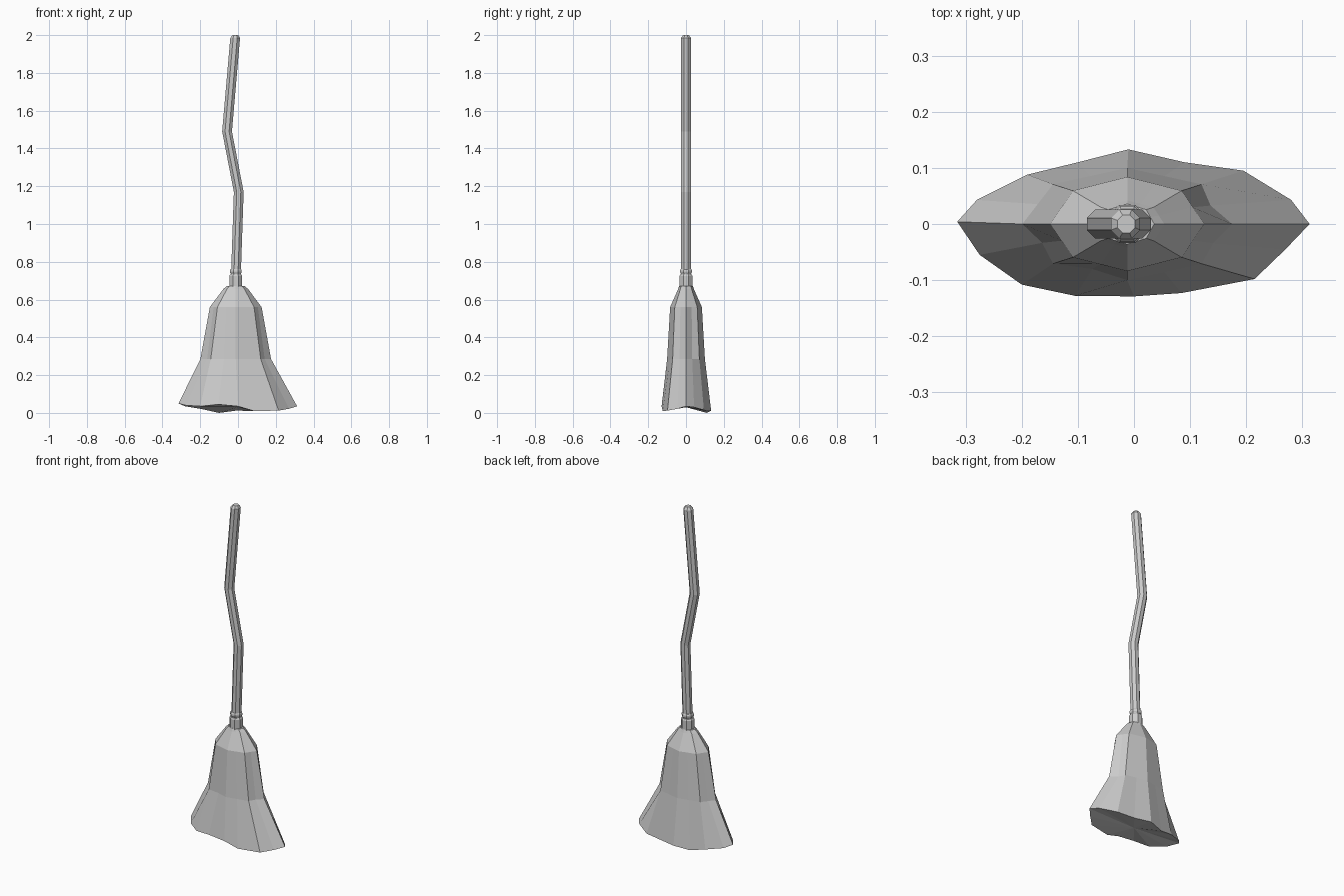
import bpy, bmesh, math

if "Cube" in bpy.data.objects:
    bpy.data.objects.remove(bpy.data.objects["Cube"])

CX = -0.012  # axis of the neck

mat = bpy.data.materials.new("light grey")
mat.diffuse_color = (0.6, 0.6, 0.6, 1)
mat.use_nodes = True
mat.node_tree.nodes["Principled BSDF"].inputs["Base Color"].default_value = mat.diffuse_color


def ring(cx, z, rx, ry, n=8, turn=0.0):
    return [(cx + rx * math.cos(turn + 2 * math.pi * i / n),
             ry * math.sin(turn + 2 * math.pi * i / n), z) for i in range(n)]


def skin(name, rings, fan_z=None):
    """Join equal rings with quads and close both ends."""
    bm = bmesh.new()
    vs = [[bm.verts.new(p) for p in r] for r in rings]
    n = len(rings[0])
    for a, b in zip(vs, vs[1:]):
        for i in range(n):
            j = (i + 1) % n
            bm.faces.new((a[i], a[j], b[j], b[i]))
    bm.faces.new(vs[-1])
    if fan_z is None:
        bm.faces.new(vs[0][::-1])
    else:
        c = bm.verts.new((0, 0, fan_z))
        for i in range(n):
            bm.faces.new((c, vs[0][(i + 1) % n], vs[0][i]))
    bmesh.ops.recalc_face_normals(bm, faces=bm.faces)
    me = bpy.data.meshes.new(name)
    bm.to_mesh(me)
    bm.free()
    me.materials.append(mat)
    ob = bpy.data.objects.new(name, me)
    bpy.context.collection.objects.link(ob)
    return ob


T = math.pi / 8

# crooked octagonal handle with chamfered tip
path = [(CX, 0.70, 0.028), (0.004, 1.17, 0.028), (-0.058, 1.49, 0.028),
        (-0.015, 1.985, 0.028), (-0.014, 2.0, 0.017)]
skin("handle", [ring(x, z, r, r, 8, T) for x, z, r in path])

# binding collar and thin ring above it
skin("collar", [ring(CX, z, r, r, 8, T) for z, r in
                ((0.655, 0.037), (0.725, 0.037), (0.733, 0.032))])
skin("binding_ring", [ring(CX, z, r, r, 8, T) for z, r in
                      ((0.737, 0.029), (0.744, 0.034), (0.755, 0.034), (0.762, 0.029))])

# ragged lower rim of the bristles, counter-clockwise from +x
rim = [(0.313, 0, 0.035), (0.28, 0.043, 0.03), (0.195, 0.095, 0.015), (0.09, 0.11, 0.01),
       (-0.01, 0.133, 0.012), (-0.10, 0.11, 0.0), (-0.19, 0.088, 0.02), (-0.28, 0.043, 0.035),
       (-0.315, 0.004, 0.05), (-0.275, -0.055, 0.04), (-0.20, -0.108, 0.035),
       (-0.105, -0.128, 0.045), (0, -0.129, 0.035), (0.085, -0.123, 0.01),
       (0.215, -0.098, 0.012), (0.27, -0.045, 0.022)]


def bristle_ring(z, rx, ry, folds=None):
    """Octagon with edge midpoints; chosen midpoints are pushed in as folds."""
    o = ring(CX, z, rx, ry)
    out = []
    for i in range(8):
        a, b = o[i], o[(i + 1) % 8]
        k = (folds or {}).get(2 * i + 1, 1.0)
        out += [a, (CX + ((a[0] + b[0]) / 2 - CX) * k, (a[1] + b[1]) / 2 * k, z)]
    return out


skin("bristles", [rim,
                  bristle_ring(0.285, 0.187, 0.1, {1: 0.93, 9: 0.95, 11: 0.94, 15: 0.96}),
                  bristle_ring(0.56, 0.137, 0.084),
                  bristle_ring(0.655, 0.066, 0.042),
                  bristle_ring(0.672, 0.048, 0.036)], 0.03)
